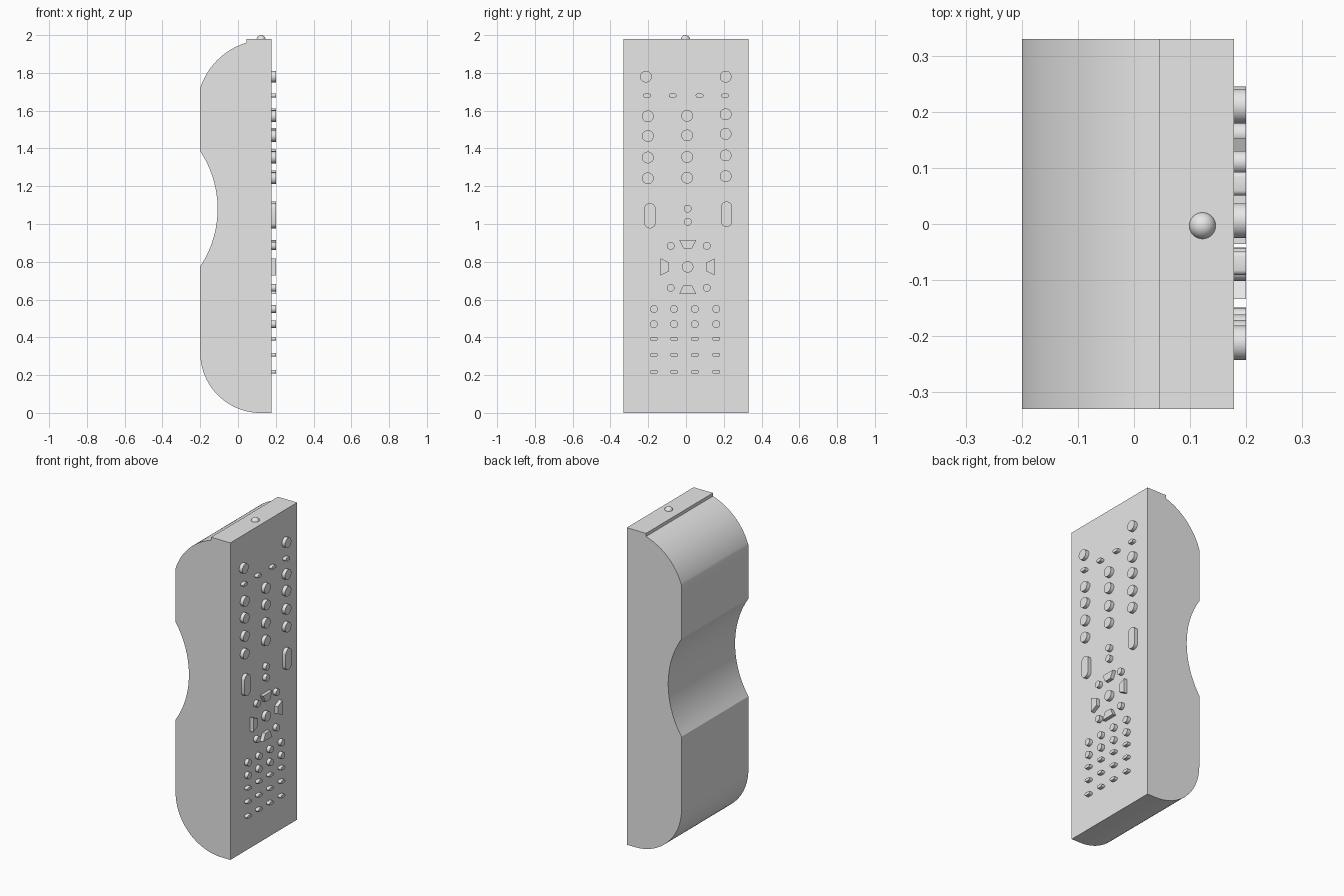
import bpy
import bmesh
from math import sin, cos, pi, atan2
from mathutils import Vector

default_cube = bpy.data.objects.get("Cube")
if default_cube:
    bpy.data.objects.remove(default_cube, do_unlink=True)

# Single plain grey plastic
grey = bpy.data.materials.new("grey plastic")
grey.use_nodes = True
colour = (0.8, 0.8, 0.8, 1)
grey.diffuse_color = colour
grey.node_tree.nodes["Principled BSDF"].inputs["Base Color"].default_value = colour

FACE, TIP = 0.178, 0.2     # front plate and button tip positions in x
HALF_WIDTH = 0.33


def finish(name, bm, smooth=True):
    bmesh.ops.recalc_face_normals(bm, faces=bm.faces)
    mesh = bpy.data.meshes.new(name)
    bm.to_mesh(mesh)
    bm.free()
    mesh.materials.append(grey)
    obj = bpy.data.objects.new(name, mesh)
    bpy.context.collection.objects.link(obj)
    if smooth:
        bpy.ops.object.select_all(action="DESELECT")
        obj.select_set(True)
        bpy.context.view_layer.objects.active = obj
        bpy.ops.object.shade_smooth_by_angle(angle=pi / 6)
    return obj


def prism(bm, points, offset):
    """Extrude a closed outline of 3D points by an offset."""
    face = bm.faces.new([bm.verts.new(p) for p in points])
    extruded = bmesh.ops.extrude_face_region(bm, geom=[face], use_keep_orig=True)
    moved = [v for v in extruded["geom"] if isinstance(v, bmesh.types.BMVert)]
    bmesh.ops.translate(bm, verts=moved, vec=offset)


def arc(start, end, bulge, steps=24):
    """Circular arc; a positive bulge lies left of the travel direction."""
    a, b = Vector(start), Vector(end)
    chord = b - a
    half = chord.length / 2
    left = Vector((-chord.y, chord.x)).normalized()
    radius = (half * half + bulge * bulge) / (2 * abs(bulge))
    side = 1 if bulge > 0 else -1
    centre = (a + b) / 2 + left * (bulge - side * radius)
    sweep = 2 * atan2(half, radius - abs(bulge))
    points = []
    for i in range(steps + 1):
        t = sweep * (i / steps - 0.5)
        points.append(centre + left * side * radius * cos(t)
                      + chord.normalized() * radius * sin(t))
    return points


# Body: side profile with a finger scoop, extruded across the width
profile = [Vector((FACE, 0))]
profile += arc((0.12, 0), (-0.2, 0.32), 0.094)
profile += arc((-0.2, 0.775), (-0.2, 1.385), -0.092)
profile += arc((-0.2, 1.72), (0.045, 1.96), 0.042)
profile += [Vector((0.045, 1.98)), Vector((FACE, 1.98))]
bm = bmesh.new()
prism(bm, [(p.x, -HALF_WIDTH, p.y) for p in profile], (0, 2 * HALF_WIDTH, 0))
finish("remote_body", bm)


def rounded(y, z, width, height, segments=24):
    """Circle or stadium outline."""
    r = min(width, height) / 2
    points = []
    for i in range(segments):
        t = 2 * pi * (i + 0.5) / segments
        c, s = cos(t), sin(t)
        dy = (width / 2 - r) * (1 if c > 0 else -1)
        dz = (height / 2 - r) * (1 if s > 0 else -1)
        points.append((y + dy + r * c, z + dz + r * s))
    return points


def buttons(name, outlines):
    bm = bmesh.new()
    for outline in outlines:
        prism(bm, [(FACE - 0.01, y, z) for y, z in outline], (TIP - FACE + 0.01, 0, 0))
    finish(name, bm)


def grid(columns, rows, width, height):
    return [rounded(y, z, width, height) for z in rows for y in columns]


# Upper keys
BIG, SMALL = 0.062, 0.041
buttons("power_buttons", grid((-0.212, 0.21), (1.78,), BIG, BIG))
buttons("upper_dash_buttons", grid((-0.207, -0.07, 0.072, 0.207), (1.68,), 0.042, 0.02))
number_rows = (1.57, 1.466, 1.352, 1.242)
number_keys = []
for y, lift in ((-0.202, 0), (0.006, 0.003), (0.21, 0.011)):
    number_keys += grid((y,), [z + lift for z in number_rows], BIG, BIG)
buttons("number_buttons", number_keys)

# Rocker keys and the pair between them
buttons("rocker_buttons", [rounded(-0.191, 1.044, 0.06, 0.134),
                           rounded(0.215, 1.052, 0.06, 0.134)])
buttons("middle_buttons", grid((0.009,), (1.081, 1.012), SMALL, SMALL))

# Direction pad: four wedges around a round key
PAD_Y, PAD_Z = 0.009, 0.773
wedges = []
for quarter in range(4):
    c, s = cos(quarter * pi / 2), sin(quarter * pi / 2)
    wedge = [(0.098, -0.023), (0.143, -0.045), (0.143, 0.045), (0.098, 0.023)]
    wedges.append([(PAD_Y + u * c - v * s, PAD_Z + u * s + v * c) for u, v in wedge])
buttons("direction_wedges", wedges)
buttons("select_button", [rounded(PAD_Y, PAD_Z, 0.06, 0.06)])
buttons("corner_buttons", grid((-0.081, 0.11), (0.884, 0.662), SMALL, SMALL))

# Lower keys
columns = (-0.17, -0.063, 0.047, 0.16)
buttons("lower_round_buttons", grid(columns, (0.55, 0.47), SMALL, SMALL))
buttons("lower_dash_buttons", grid(columns, (0.392, 0.307, 0.217), 0.042, 0.019))

# Signal bulb on the top edge
bm = bmesh.new()
bmesh.ops.create_uvsphere(bm, u_segments=24, v_segments=16, radius=0.024)
bmesh.ops.translate(bm, verts=bm.verts, vec=(0.122, -0.003, 1.976))
finish("signal_bulb", bm)
